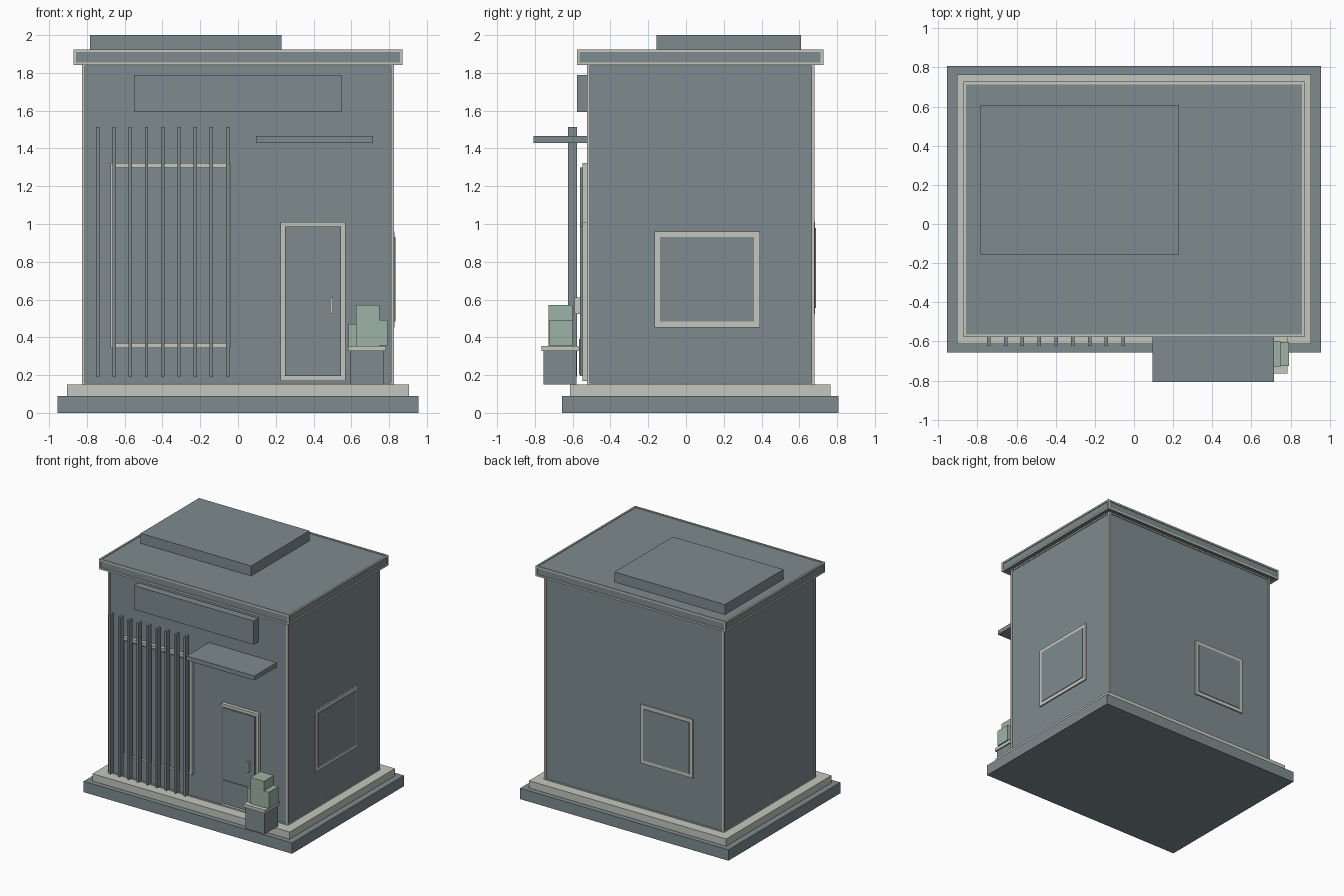
import bpy
import bmesh
from mathutils import Matrix, Vector

cube = bpy.data.objects.get("Cube")
if cube:
    bpy.data.objects.remove(cube, do_unlink=True)


def make_material(name, rgb):
    mat = bpy.data.materials.new(name)
    mat.use_nodes = True
    colour = (*rgb, 1.0)
    mat.diffuse_color = colour
    mat.node_tree.nodes["Principled BSDF"].inputs["Base Color"].default_value = colour
    return mat


slate = make_material("slate grey", (0.21, 0.26, 0.275))
trim = make_material("pale trim", (0.55, 0.575, 0.52))
leaf = make_material("soft green", (0.34, 0.45, 0.385))


def add_box(bm, x, y, z):
    """Add a box spanning the given (low, high) ranges."""
    low, high = (Vector(c) for c in zip(x, y, z))
    place = Matrix.Translation((low + high) / 2) @ Matrix.Diagonal((*(high - low), 1))
    bmesh.ops.create_cube(bm, size=1, matrix=place)


def build(name, mat, *boxes):
    """Make one object out of any number of boxes."""
    bm = bmesh.new()
    for box in boxes:
        add_box(bm, *box)
    mesh = bpy.data.meshes.new(name)
    bm.to_mesh(mesh)
    bm.free()
    mesh.materials.append(mat)
    obj = bpy.data.objects.new(name, mesh)
    bpy.context.collection.objects.link(obj)
    return obj


def edge_bars(name, spans, r):
    """Thin square bars along all twelve edges of a box."""
    bars = []
    for axis in range(3):
        b, c = [i for i in range(3) if i != axis]
        for vb in spans[b]:
            for vc in spans[c]:
                bar = [None] * 3
                bar[axis] = (spans[axis][0] - r, spans[axis][1] + r)
                bar[b] = (vb - r, vb + r)
                bar[c] = (vc - r, vc + r)
                bars.append(bar)
    build(name, trim, *bars)


def framed_panel(name, axis, wall, side, across, z, border, depth, proud):
    """Pale surround on a wall with a slate panel standing slightly proud."""
    def slab(inset, reach):
        a = (across[0] + inset, across[1] - inset)
        out = tuple(sorted((wall - side * 0.02, wall + side * reach)))
        h = (z[0] + inset, z[1] - inset)
        return (out, a, h) if axis == "x" else (a, out, h)
    build(name + "_frame", trim, slab(0, depth))
    build(name + "_panel", slate, slab(border, proud))


# Plinth and step
build("plinth", slate, ((-0.955, 0.955), (-0.657, 0.808), (0, 0.09)))
build("step", trim, ((-0.904, 0.904), (-0.614, 0.765), (0.09, 0.15)))

# Walls and cornice with edge trim
walls = ((-0.817, 0.817), (-0.517, 0.673), (0.15, 1.845))
build("walls", slate, walls)
edge_bars("wall_trim", walls, 0.008)
cornice = ((-0.865, 0.865), (-0.571, 0.72), (1.848, 1.917))
build("cornice", slate, cornice)
edge_bars("cornice_trim", cornice, 0.007)
build("roof_block", slate, ((-0.783, 0.23), (-0.157, 0.608), (1.91, 2.0)))

# Sign board and door canopy
build("sign_board", slate, ((-0.55, 0.548), (-0.578, -0.51), (1.593, 1.79)))
build("canopy", slate, ((0.094, 0.716), (-0.808, -0.51), (1.43, 1.467)))

# Windows
framed_panel("front_window", "y", -0.517, -1, (-0.675, -0.04), (0.344, 1.322), 0.023, 0.03, 0.044)
framed_panel("right_window", "x", 0.817, 1, (-0.167, 0.391), (0.453, 0.961), 0.03, 0.011, 0.016)
framed_panel("back_window", "y", 0.673, 1, (-0.54, -0.06), (0.524, 1.01), 0.03, 0.011, 0.016)

# Door with kick plate and handle
framed_panel("door", "y", -0.517, -1, (0.226, 0.57), (0.17, 1.01), 0.024, 0.03, 0.044)
build("kick_plate", slate, ((0.257, 0.535), (-0.567, -0.555), (0.204, 0.392)))
build("door_handle", trim, ((0.487, 0.503), (-0.59, -0.56), (0.524, 0.61)))

# Vertical slats before the front window
slats = []
for i in range(9):
    x = -0.742 + i * 0.0859
    slats.append(((x - 0.009, x + 0.009), (-0.624, -0.577), (0.193, 1.514)))
build("screen_slats", slate, *slats)

# Planter
build("planter", slate, ((0.595, 0.772), (-0.754, -0.579), (0.15, 0.33)))
build("planter_rim", trim, ((0.582, 0.783), (-0.764, -0.57), (0.328, 0.355)))
build("shrub_centre", leaf, ((0.625, 0.748), (-0.728, -0.6), (0.35, 0.572)))
build("shrub_left", leaf, ((0.585, 0.69), (-0.715, -0.61), (0.355, 0.47)))
build("shrub_right", leaf, ((0.705, 0.791), (-0.726, -0.602), (0.357, 0.492)))
